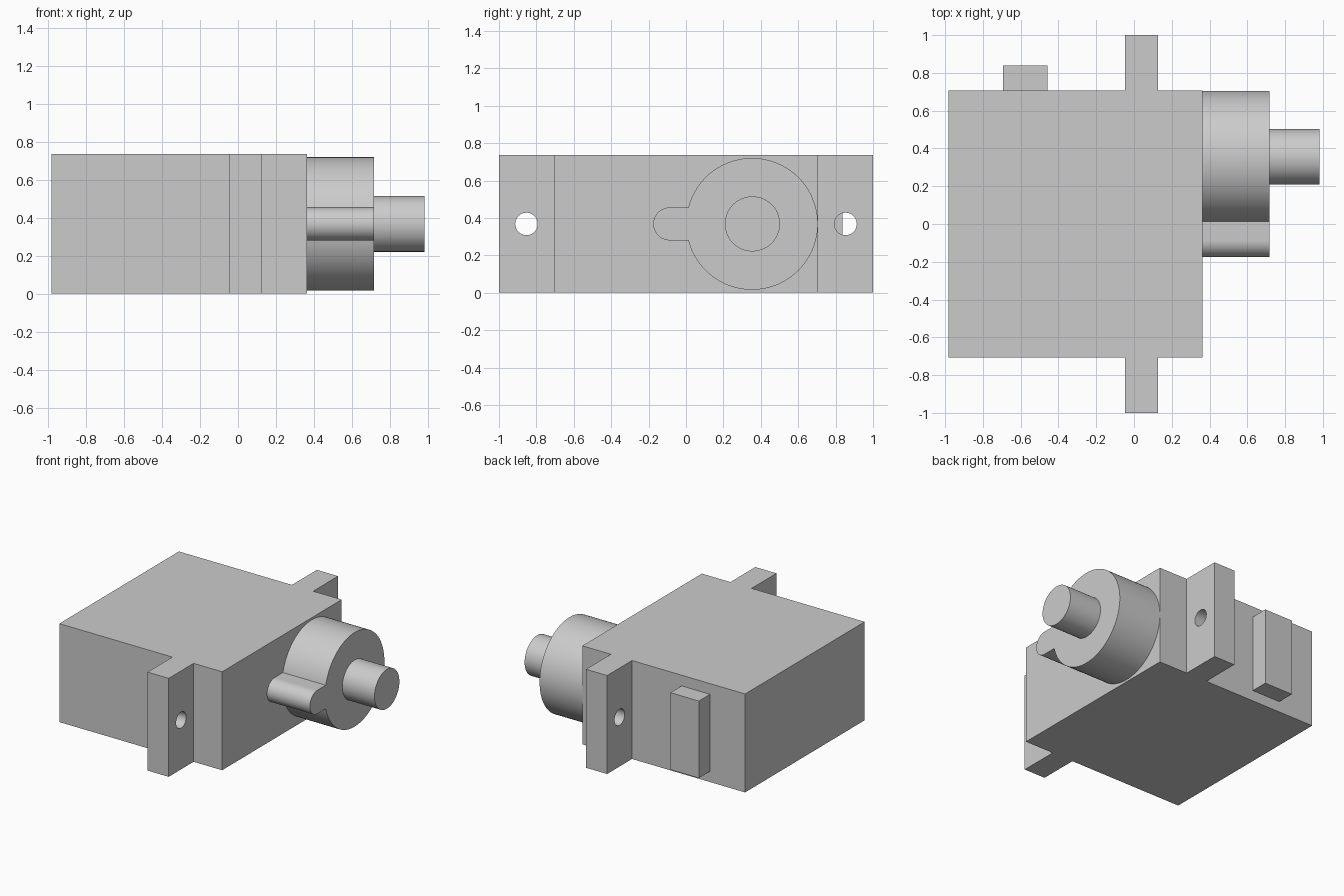
import bpy, bmesh
from math import pi, sin, cos, asin, radians
from mathutils import Vector

default = bpy.data.objects.get("Cube")
if default:
    bpy.data.objects.remove(default, do_unlink=True)

grey = bpy.data.materials.new("light grey")
grey.use_nodes = True
grey.diffuse_color = (0.6, 0.6, 0.6, 1)
grey.node_tree.nodes["Principled BSDF"].inputs["Base Color"].default_value = grey.diffuse_color

MID_Z = 0.368       # height of the shaft axis
HEIGHT = 0.736


def prism(name, outline, push):
    """Extrude a closed 3D outline along the push vector."""
    bm = bmesh.new()
    face = bm.faces.new([bm.verts.new(p) for p in outline])
    new = bmesh.ops.extrude_face_region(bm, geom=[face])["geom"]
    verts = [v for v in new if isinstance(v, bmesh.types.BMVert)]
    bmesh.ops.translate(bm, verts=verts, vec=Vector(push))
    bmesh.ops.recalc_face_normals(bm, faces=bm.faces)
    mesh = bpy.data.meshes.new(name)
    bm.to_mesh(mesh)
    bm.free()
    mesh.materials.append(grey)
    obj = bpy.data.objects.new(name, mesh)
    bpy.context.collection.objects.link(obj)
    return obj


def arc(x, y, r, start, end, steps):
    """Points of an arc in the plane facing along x."""
    angles = [start + (end - start) * i / steps for i in range(steps + 1)]
    return [(x, y + r * cos(a), MID_Z + r * sin(a)) for a in angles]


def cylinder(name, x0, x1, y, r):
    return prism(name, arc(x0, y, r, 0, 2 * pi, 96)[:-1], (x1 - x0, 0, 0))


def smooth(obj):
    bpy.ops.object.select_all(action="DESELECT")
    obj.select_set(True)
    bpy.context.view_layer.objects.active = obj
    bpy.ops.object.shade_smooth_by_angle(angle=radians(30))


# Case with a mounting tab on each end, extruded from its plan outline
half = [(0.363, 0.706), (0.127, 0.706), (0.127, 1.0),
        (-0.048, 1.0), (-0.048, 0.706), (-0.983, 0.706)]
plan = half + [(x, -y) for x, y in reversed(half)]
case = prism("case", [(x, y, 0) for x, y in plan], (0, 0, HEIGHT))

# Screw holes through the tabs
for side in (-1, 1):
    cutter = cylinder("hole_cutter", -0.2, 0.3, side * 0.853, 0.06)
    cutter.hide_render = True
    cut = case.modifiers.new("screw_hole", "BOOLEAN")
    cut.operation = "DIFFERENCE"
    cut.solver = "EXACT"
    cut.object = cutter
    bpy.context.view_layer.objects.active = case
    bpy.ops.object.modifier_apply(modifier=cut.name)
    bpy.data.objects.remove(cutter, do_unlink=True)
smooth(case)

# Gear housing: large round boss with a small rounded lobe
R, r = 0.352, 0.088
gap = asin(r / R)
profile = arc(0.363, 0.353, R, -pi + gap, pi - gap, 88)
profile += arc(0.363, -0.087, r, pi / 2, 3 * pi / 2, 32)
smooth(prism("gear_housing", profile, (0.354, 0, 0)))

# Output shaft
smooth(cylinder("output_shaft", 0.717, 0.983, 0.355, 0.147))

# Cable block on the back end
prism("cable_block", [(-0.693, 0.706, 0.08), (-0.458, 0.706, 0.08),
                      (-0.458, 0.838, 0.08), (-0.693, 0.838, 0.08)], (0, 0, 0.576))
